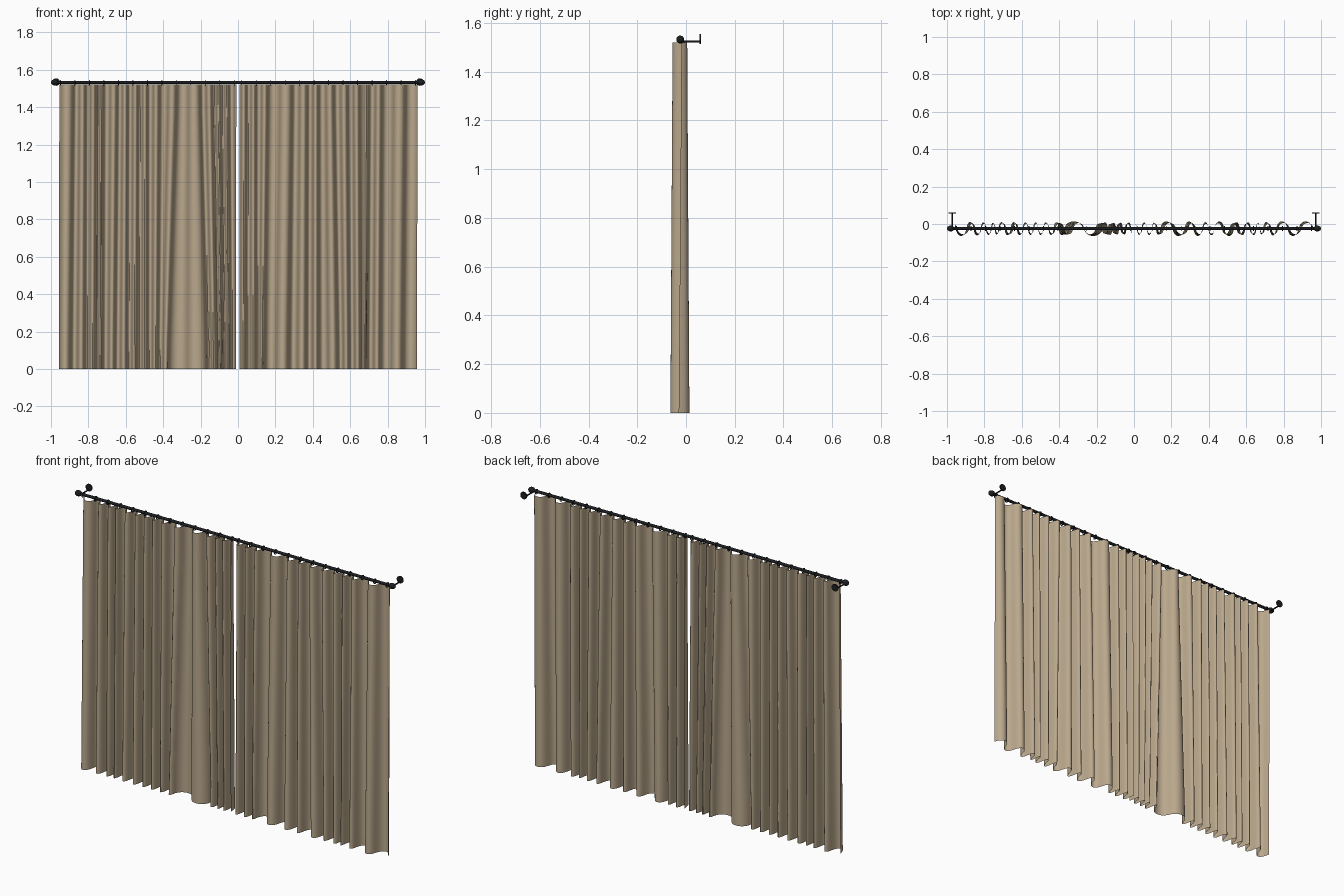
import bpy
import bmesh
from math import sin, pi, radians
from mathutils import Matrix, Vector

cube = bpy.data.objects.get("Cube")
if cube:
    bpy.data.objects.remove(cube, do_unlink=True)


def make_material(name, colour):
    mat = bpy.data.materials.new(name)
    mat.use_nodes = True
    mat.diffuse_color = colour
    mat.node_tree.nodes["Principled BSDF"].inputs["Base Color"].default_value = colour
    return mat


FABRIC = make_material("beige fabric", (0.49, 0.39, 0.265, 1))
METAL = make_material("black metal", (0.012, 0.013, 0.016, 1))
ROD_Y, ROD_Z, CURTAIN_TOP = -0.024, 1.532, 1.52


def finish(bm, name, mat):
    mesh = bpy.data.meshes.new(name)
    bm.to_mesh(mesh)
    bm.free()
    mesh.materials.append(mat)
    obj = bpy.data.objects.new(name, mesh)
    bpy.context.collection.objects.link(obj)
    bpy.ops.object.select_all(action='DESELECT')
    obj.select_set(True)
    bpy.context.view_layer.objects.active = obj
    bpy.ops.object.shade_smooth_by_angle(angle=radians(45))
    return obj


def cylinder(name, start, end, radius, sides=20):
    start, end = Vector(start), Vector(end)
    axis = end - start
    turn = axis.to_track_quat('Z', 'Y').to_matrix().to_4x4()
    bm = bmesh.new()
    bmesh.ops.create_cone(bm, cap_ends=True, segments=sides, radius1=radius,
                          radius2=radius, depth=axis.length,
                          matrix=Matrix.Translation((start + end) / 2) @ turn)
    return finish(bm, name, METAL)


def curtain(name, left, right, folds, drift, columns=320, rows=10):
    """Pleated sheet; each fold position is one wave, drifting towards the hem."""
    bm = bmesh.new()
    grid = []
    for r in range(rows + 1):
        drop = r / rows
        knots = [f + d * drop for f, d in zip(folds, drift)]
        depth = 0.030 + 0.009 * drop
        row = []
        for c in range(columns + 1):
            x = left + (right - left) * c / columns
            k = max(i for i in range(len(knots) - 1) if i == 0 or knots[i] <= x)
            length = knots[k + 1] - knots[k]
            phase = 2 * pi * (x - knots[k]) / length
            y = ROD_Y - 0.001 + depth * min(1, 0.7 + 3 * length) * sin(phase)
            x -= 0.035 * length * sin(2 * phase)
            row.append(bm.verts.new((x, y, CURTAIN_TOP * (1 - drop))))
        grid.append(row)
    for upper, lower in zip(grid, grid[1:]):
        for c in range(columns):
            bm.faces.new((upper[c], lower[c], lower[c + 1], upper[c + 1]))
    return finish(bm, name, FABRIC)


# Two fabric panels meeting at a narrow gap
curtain("right_curtain", -0.96, -0.008,
        [-1.01, -.88, -.815, -.76, -.72, -.645, -.59, -.535, -.485, -.42,
         -.325, -.205, -.14, -.095, -.05, .01],
        [0, -.016, -.005, -.005, -.005, -.015, -.005, -.005, 0, -.01,
         -.05, .04, .025, .015, .01, 0])
curtain("left_curtain", 0.006, 0.958,
        [-.01, .045, .095, .16, .29, .37, .43, .51, .585, .65, .70, .77, .895, 1.03],
        [0, -.005, 0, -.02, -.02, -.005, 0, .025, .01, .005, -.01, -.01, -.015, 0])

# Rod
cylinder("curtain_rod", (-0.98, ROD_Y, ROD_Z), (0.98, ROD_Y, ROD_Z), 0.008)

# Finials and wall brackets at both ends
for side, label in ((-1, "right"), (1, "left")):
    bm = bmesh.new()
    bmesh.ops.create_uvsphere(bm, u_segments=20, v_segments=12, radius=0.016)
    bmesh.ops.scale(bm, vec=(1.25, 1, 1), verts=bm.verts)
    bmesh.ops.translate(bm, vec=(side * 0.98, ROD_Y, ROD_Z), verts=bm.verts)
    finish(bm, label + "_finial", METAL)
    x = side * 0.972
    cylinder(label + "_bracket_arm", (x, ROD_Y, 1.523), (x, 0.06, 1.523), 0.004, 12)
    cylinder(label + "_bracket_plate", (x, 0.056, 1.534), (x, 0.062, 1.534), 0.02, 24)

# Hanging rings
RINGS = 13
for side, label in ((-1, "right"), (1, "left")):
    for i in range(RINGS):
        x = side * (0.02 + 0.93 * i / (RINGS - 1))
        bpy.ops.mesh.primitive_torus_add(
            major_segments=20, minor_segments=8, major_radius=0.012,
            minor_radius=0.0025, location=(x, ROD_Y, ROD_Z - 0.002),
            rotation=(0, pi / 2, 0))
        ring = bpy.context.object
        ring.name = label + "_ring"
        ring.data.materials.append(METAL)
        bpy.ops.object.shade_smooth_by_angle(angle=radians(45))
